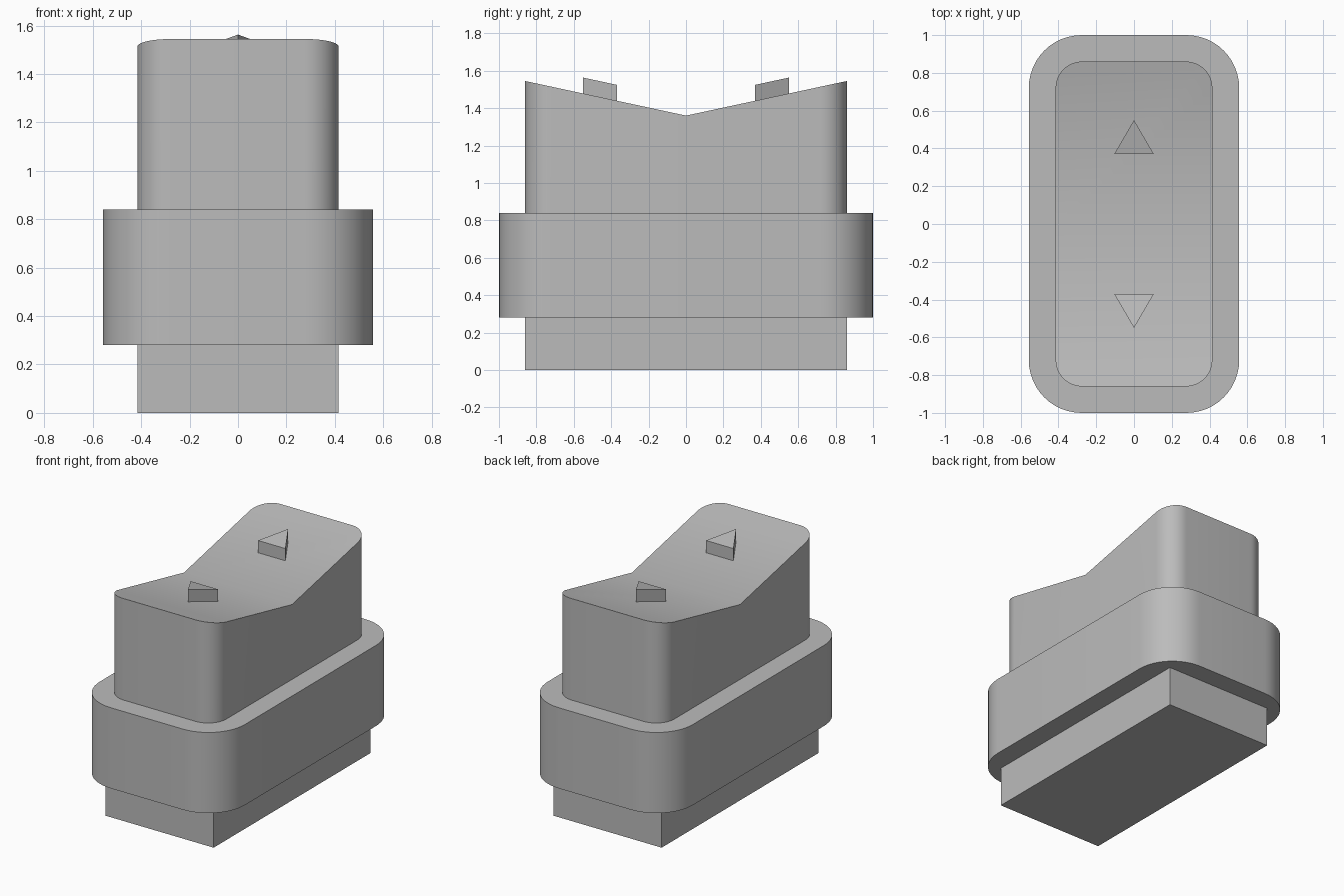
import bpy
import bmesh
from math import cos, sin, pi

old = bpy.data.objects.get("Cube")
if old:
    bpy.data.objects.remove(old, do_unlink=True)

# Single grey plastic
GREY = (0.5, 0.5, 0.5, 1)
plastic = bpy.data.materials.new("grey plastic")
plastic.use_nodes = True
plastic.diffuse_color = GREY
plastic.node_tree.nodes["Principled BSDF"].inputs["Base Color"].default_value = GREY

VALLEY, SLOPE = 1.36, 0.215


def rocker_height(y, lift=0):
    return VALLEY + SLOPE * abs(y) + lift


def rounded_outline(hx, hy, r, steps=12):
    """Counter-clockwise rounded rectangle, with a point mid-way on each long side."""
    pts = []
    for i, (sx, sy) in enumerate([(1, 1), (-1, 1), (-1, -1), (1, -1)]):
        for k in range(steps + 1):
            a = pi / 2 * (i + k / steps)
            pts.append((sx * (hx - r) + r * cos(a), sy * (hy - r) + r * sin(a)))
        if i in (1, 3):
            pts.append((sx * hx, 0))
    # keep the right-hand mid point in loop order: the last corner ends at +x
    return pts


def prism(name, outline, z0, top, split=False):
    """Extrude an outline from z0 to top(y); split cuts the top along y = 0."""
    bm = bmesh.new()
    low = [bm.verts.new((x, y, z0)) for x, y in outline]
    high = [bm.verts.new((x, y, top(y))) for x, y in outline]
    n = len(outline)
    for i in range(n):
        j = (i + 1) % n
        bm.faces.new((low[i], low[j], high[j], high[i]))
    bm.faces.new(low[::-1])
    if split:
        for s in (1, -1):
            bm.faces.new([v for v in high[-1:] + high[:-1] if s * v.co.y >= 0])
    else:
        bm.faces.new(high)
    bmesh.ops.recalc_face_normals(bm, faces=bm.faces)
    mesh = bpy.data.meshes.new(name)
    bm.to_mesh(mesh)
    bm.free()
    obj = bpy.data.objects.new(name, mesh)
    bpy.context.collection.objects.link(obj)
    mesh.materials.append(plastic)
    bpy.ops.object.select_all(action='DESELECT')
    obj.select_set(True)
    bpy.context.view_layer.objects.active = obj
    bpy.ops.object.shade_smooth_by_angle()
    return obj


# Square-cornered base block
HX, HY = 0.415, 0.86
prism("base_block", [(HX, HY), (-HX, HY), (-HX, -HY), (HX, -HY)], 0, lambda y: 0.3)

# Rounded collar
prism("collar", rounded_outline(0.557, 1, 0.28), 0.28, lambda y: 0.84)

# Rocker button with a V-shaped top
prism("rocker_button", rounded_outline(HX, HY, 0.14), 0.82, rocker_height, split=True)

# Raised arrows pointing to both ends
for name, s in (("back_arrow", 1), ("front_arrow", -1)):
    prism(name, [(-0.105, s * 0.37), (0.105, s * 0.37), (0, s * 0.55)],
          1.42, lambda y: rocker_height(y, 0.085))
